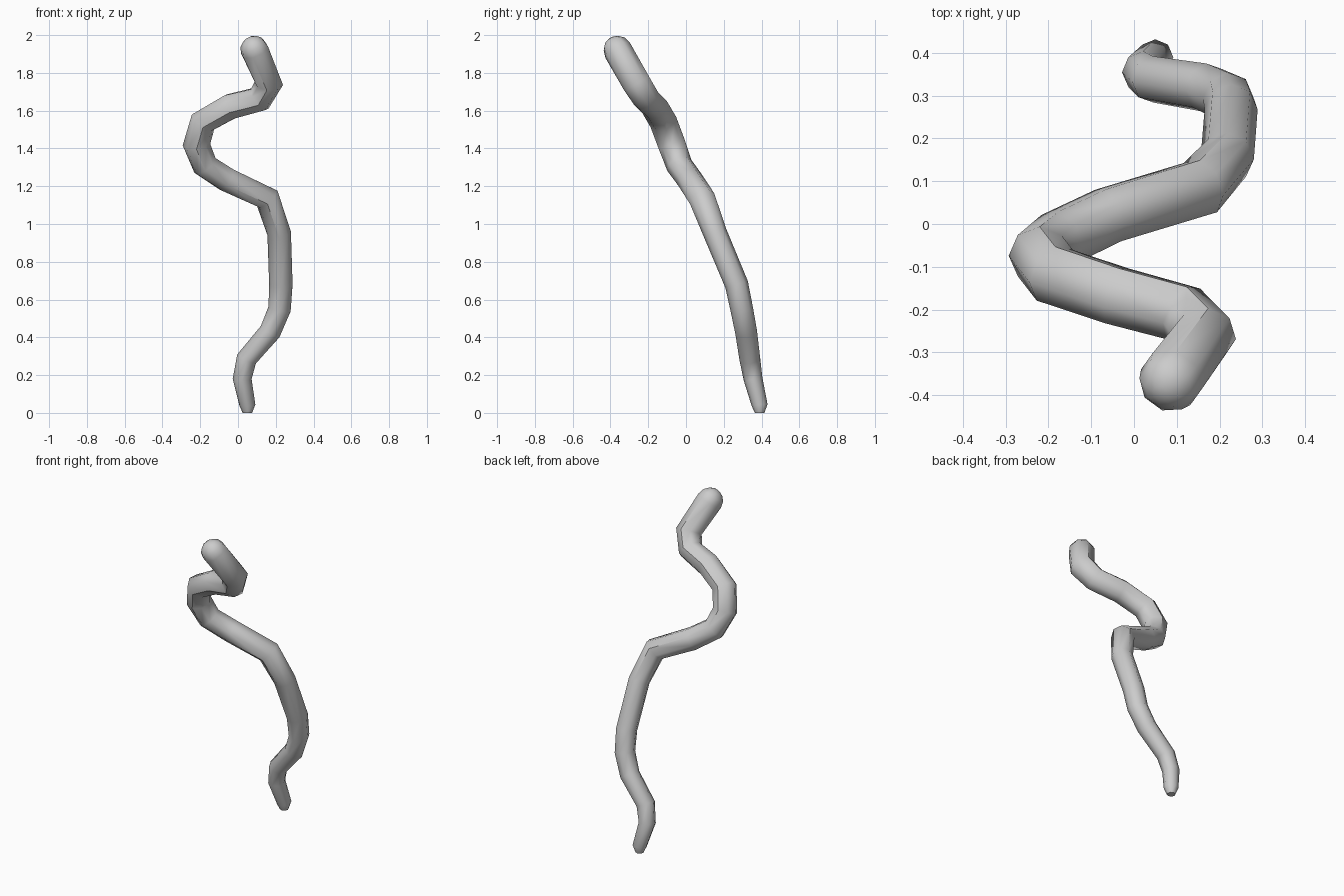
import bpy, bmesh, math
from mathutils import Vector

if "Cube" in bpy.data.objects:
    bpy.data.objects.remove(bpy.data.objects["Cube"])

SIDES = 8
# centre line of the stick: x, y, z, radius
PATH = [
    (0.05, 0.390, 0.000, 0.025), (0.05, 0.390, 0.040, 0.042),
    (0.022, 0.355, 0.180, 0.050), (0.045, 0.338, 0.285, 0.055),
    (0.17, 0.318, 0.430, 0.058), (0.22, 0.295, 0.550, 0.060),
    (0.227, 0.268, 0.680, 0.062), (0.218, 0.155, 0.950, 0.063),
    (0.155, 0.085, 1.135, 0.070), (-0.06, 0.020, 1.235, 0.069),
    (-0.175, -0.035, 1.310, 0.070), (-0.22, -0.075, 1.420, 0.073),
    (-0.185, -0.120, 1.540, 0.073), (-0.04, -0.168, 1.622, 0.072),
    (0.115, -0.210, 1.662, 0.072), (0.163, -0.262, 1.745, 0.076),
    (0.088, -0.362, 1.920, 0.077),
]

points = [Vector(p[:3]) for p in PATH]
radii = [p[3] for p in PATH]

# tangents along the path
tangents = []
for i in range(len(points)):
    a = points[max(i - 1, 0)]
    b = points[min(i + 1, len(points) - 1)]
    c = points[i]
    t = Vector()
    if c != a:
        t += (c - a).normalized()
    if b != c:
        t += (b - c).normalized()
    tangents.append(t.normalized())
tangents[0] = Vector((0, 0, 1))

# rounded top end
end, end_dir, end_r = points[-1], tangents[-1], radii[-1]
for deg in (30, 55, 75):
    a = math.radians(deg)
    points.append(end + end_dir * end_r * math.sin(a))
    radii.append(end_r * math.cos(a))
    tangents.append(end_dir)

# sweep the rings without twist
bm = bmesh.new()
normal = Vector((1, 0, 0))
rings = []
for i, (p, t, r) in enumerate(zip(points, tangents, radii)):
    if i:
        normal = tangents[i - 1].rotation_difference(t) @ normal
    normal = (normal - t * normal.dot(t)).normalized()
    side = t.cross(normal)
    ring = []
    for k in range(SIDES):
        a = 2 * math.pi * k / SIDES
        ring.append(bm.verts.new(p + (normal * math.cos(a) + side * math.sin(a)) * r))
    rings.append(ring)
for lo, hi in zip(rings, rings[1:]):
    for k in range(SIDES):
        n = (k + 1) % SIDES
        bm.faces.new((lo[k], lo[n], hi[n], hi[k]))

# flat foot and pointed cap
bm.faces.new(rings[0][::-1])
tip = bm.verts.new(end + end_dir * end_r)
for k in range(SIDES):
    bm.faces.new((rings[-1][k], rings[-1][(k + 1) % SIDES], tip))
bmesh.ops.recalc_face_normals(bm, faces=bm.faces)

mesh = bpy.data.meshes.new("twisted_stick")
bm.to_mesh(mesh)
bm.free()
stick = bpy.data.objects.new("twisted_stick", mesh)
bpy.context.collection.objects.link(stick)
bpy.context.view_layer.objects.active = stick
stick.select_set(True)
bpy.ops.object.shade_smooth_by_angle(angle=math.radians(46))
